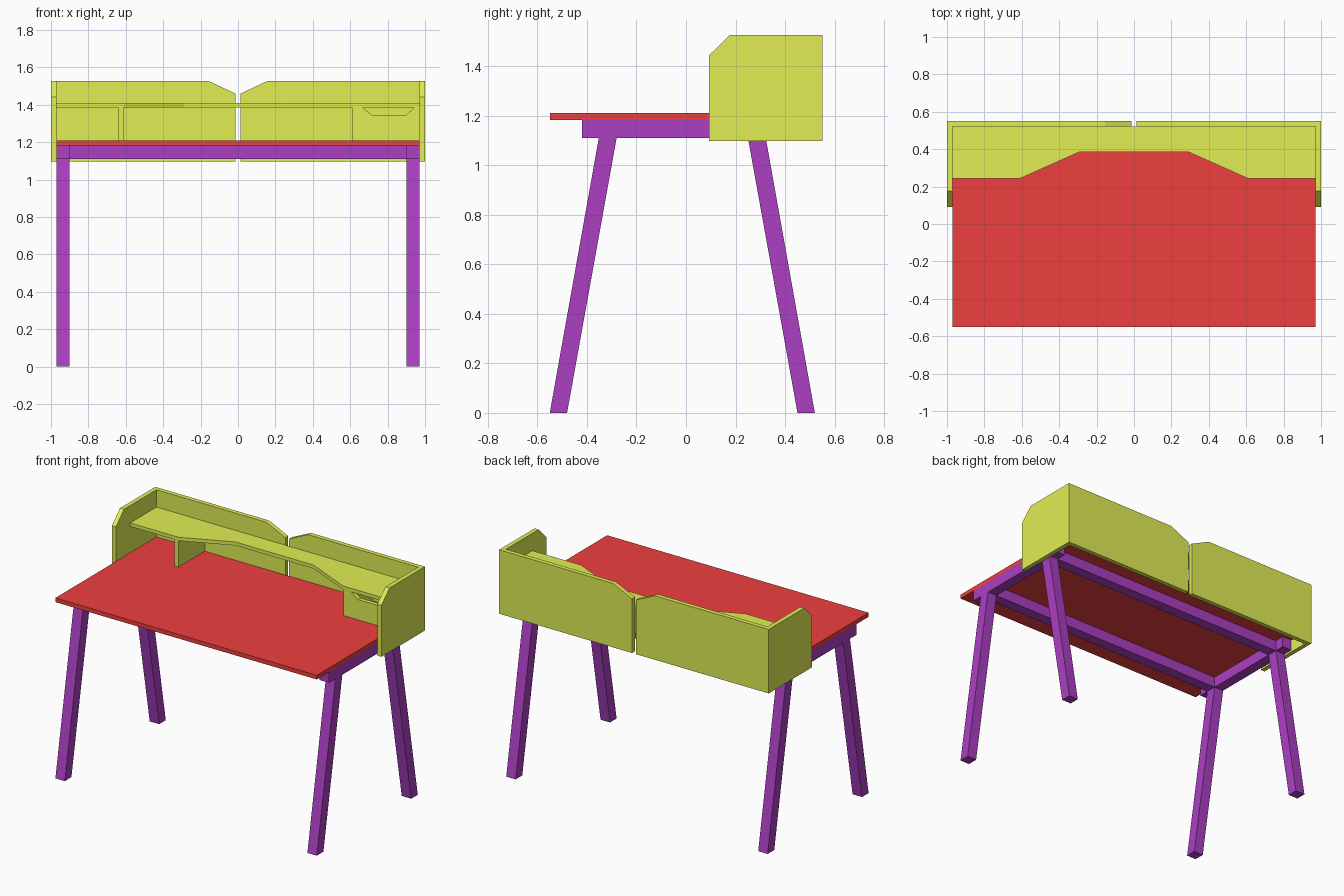
import bpy, bmesh
from mathutils import Vector

if "Cube" in bpy.data.objects:
    bpy.data.objects.remove(bpy.data.objects["Cube"])


def material(name, rgb):
    m = bpy.data.materials.new(name)
    m.diffuse_color = (*rgb, 1)
    m.use_nodes = True
    m.node_tree.nodes["Principled BSDF"].inputs["Base Color"].default_value = m.diffuse_color
    return m


LIME = material("lime", (0.75, 0.86, 0.09))
RED = material("red", (0.86, 0.05, 0.05))
PURPLE = material("purple", (0.41, 0.05, 0.54))


def prism(name, profile, axis, lo, hi, mat):
    """Extrude a 2D profile along an axis; the profile uses the other two axes in order."""
    def place(p, d):
        c = list(p)
        c.insert("xyz".index(axis), d)
        return c
    bm = bmesh.new()
    face = bm.faces.new([bm.verts.new(place(p, lo)) for p in profile])
    new = bmesh.ops.extrude_face_region(bm, geom=[face])["geom"]
    verts = [v for v in new if isinstance(v, bmesh.types.BMVert)]
    bmesh.ops.translate(bm, verts=verts, vec=Vector(place((0, 0), hi - lo)))
    bmesh.ops.recalc_face_normals(bm, faces=bm.faces)
    mesh = bpy.data.meshes.new(name)
    bm.to_mesh(mesh)
    bm.free()
    mesh.materials.append(mat)
    ob = bpy.data.objects.new(name, mesh)
    bpy.context.collection.objects.link(ob)
    return ob


def box(name, x, y, z, mat):
    return prism(name, [(x[0], y[0]), (x[1], y[0]), (x[1], y[1]), (x[0], y[1])], "z", *z, mat)


# desk top
BACK = 0.522
box("desk_top", (-0.97, 0.97), (-0.55, BACK), (1.182, 1.21), RED)

# splayed legs, side rails and cross rails; frame is symmetric about y = MID
MID = -0.015
leg = [(-0.55, 0), (-0.48, 0), (-0.28, 1.11), (-0.352, 1.11)]
for side, x in (("left", (-0.97, -0.90)), ("right", (0.90, 0.97))):
    prism(side + "_front_leg", leg, "x", *x, PURPLE)
    prism(side + "_back_leg", [(2 * MID - y, z) for y, z in leg], "x", *x, PURPLE)
    box(side + "_rail", x, (-0.42, 0.39), (1.11, 1.182), PURPLE)
box("front_rail", (-0.90, 0.90), (-0.352, -0.28), (1.11, 1.182), PURPLE)
box("back_rail", (-0.90, 0.90), (0.25, 0.322), (1.11, 1.182), PURPLE)

# side screens with clipped front corner, and the split back screen
screen = [(0.092, 1.097), (BACK, 1.097), (BACK, 1.526), (0.177, 1.526), (0.092, 1.442)]
back = [(0.014, 1.097), (1.0, 1.097), (1.0, 1.526), (0.155, 1.526), (0.014, 1.46)]
for side, s in (("left", -1), ("right", 1)):
    prism(side + "_screen", screen, "x", s * 0.97, s * 1.0, LIME)
    prism(side + "_back_screen", [(s * x, z) for x, z in back], "y", BACK, 0.552, LIME)

# shelf with recessed middle
half = [(0.97, BACK), (0.97, 0.243), (0.61, 0.243), (0.29, 0.386)]
prism("shelf", half + [(-x, y) for x, y in reversed(half)], "z", 1.386, 1.41, LIME)

# dividers under the shelf
box("left_divider", (-0.64, -0.612), (0.243, BACK), (1.21, 1.386), LIME)
box("right_divider", (0.61, 0.638), (0.275, BACK), (1.21, 1.386), LIME)

# compartment front with finger notch
front = [(0.61, 1.21), (0.97, 1.21), (0.97, 1.386), (0.943, 1.386),
         (0.90, 1.346), (0.715, 1.346), (0.665, 1.386), (0.61, 1.386)]
prism("compartment_front", front, "y", 0.247, 0.275, LIME)
